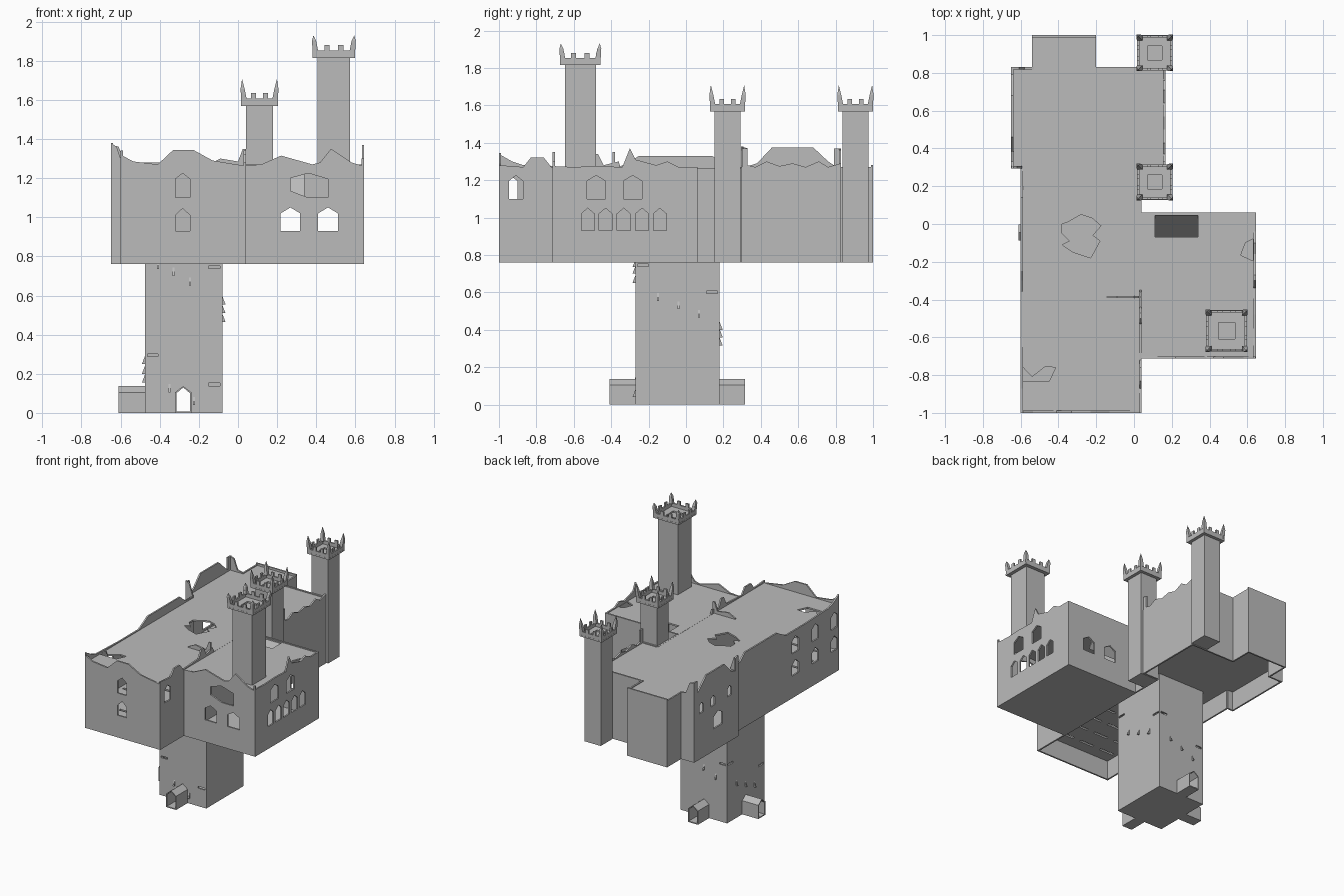
import bpy, bmesh

if "Cube" in bpy.data.objects:
    bpy.data.objects.remove(bpy.data.objects["Cube"])

stone = bpy.data.materials.new("grey_stone")
stone.diffuse_color = (0.5, 0.5, 0.5, 1)
stone.use_nodes = True
stone.node_tree.nodes["Principled BSDF"].inputs["Base Color"].default_value = stone.diffuse_color
T = 0.012          # wall thickness
ZB = 0.76          # underside of the keep


def finish(name, me):
    bm = bmesh.new()
    bm.from_mesh(me)
    bmesh.ops.remove_doubles(bm, verts=bm.verts, dist=1e-5)
    bmesh.ops.recalc_face_normals(bm, faces=bm.faces)
    for f in bm.faces:
        f.smooth = False
    bm.to_mesh(me)
    bm.free()
    me.materials.clear()
    me.materials.append(stone)
    ob = bpy.data.objects.new(name, me)
    bpy.context.collection.objects.link(ob)
    return ob


def panel(name, n, c, outline, holes=(), t=T):
    """Flat outline with holes, thickened by t along axis n and centred at c."""
    cu = bpy.data.curves.new(name, 'CURVE')
    cu.dimensions = '2D'
    cu.fill_mode = 'BOTH'
    cu.extrude = t / 2
    for loop in [outline, *holes]:
        s = cu.splines.new('POLY')
        s.points.add(len(loop) - 1)
        for p, (u, v) in zip(s.points, loop):
            p.co = (u, v, 0, 1)
        s.use_cyclic_u = True
    tmp = bpy.data.objects.new("tmp", cu)
    me = bpy.data.meshes.new_from_object(tmp)
    bpy.data.objects.remove(tmp)
    for v in me.vertices:
        a, b, w = v.co
        v.co = {'x': (c + w, a, b), 'y': (a, c + w, b), 'z': (a, b, c + w)}[n]
    return finish(name, me)


def rect(u0, u1, v0, v1):
    return [(u0, v0), (u1, v0), (u1, v1), (u0, v1)]


def house(u, w, z0, z1, z2):
    return [(u - w / 2, z0), (u + w / 2, z0), (u + w / 2, z1), (u, z2), (u - w / 2, z1)]


def wall(name, n, c, top, holes=(), zb=ZB):
    return panel(name, n, c, [(top[0][0], zb), *top, (top[-1][0], zb)], holes)


def flat(a, b, z=1.27):
    return [(a, z), (b, z)]


def upper(u, w):
    return house(u, w, 1.10, 1.195, 1.225)


def lower(u, w):
    return house(u, w, 0.93, 1.01, 1.045)


# ---- long wing walls
wall("front_wall", 'y', -0.994,
     [(-.6, 1.32), (-.535, 1.285), (-.41, 1.27), (-.33, 1.345), (-.23, 1.345), (-.13, 1.29), (.04, 1.262)],
     [upper(-.283, .075), lower(-.283, .075)])
wall("left_wall", 'x', -0.594,
     [(-1, 1.34), (-.93, 1.30), (-.87, 1.28), (-.6, 1.27), (-.36, 1.27), (-.3, 1.3), (-.25, 1.33),
      (.14, 1.33), (.2, 1.28), (.3, 1.27)],
     [f(u, .08) for f in (upper, lower) for u in (-.47, -.71, -.94)])
wall("dividing_wall", 'x', 0.034,
     [(-1, 1.28), (-.87, 1.27), (-.83, 1.32), (-.76, 1.32), (-.72, 1.27), (-.53, 1.28), (-.5, 1.34),
      (-.47, 1.34), (-.44, 1.28), (-.36, 1.30), (-.35, 1.265), (.3, 1.265)],
     [upper(-.91, .075)])
panel("broken_partition", 'y', -.386, [(-.15, 1.25), (-.15, 1.27), (-.09, 1.3), (.0, 1.285), (.025, 1.35),
                                      (.04, 1.35), (.04, 1.25)])

# ---- north wing walls
wall("north_left_wall", 'x', -.644,
     [(.295, 1.38), (.33, 1.37), (.33, 1.275), (.38, 1.29), (.46, 1.375), (.68, 1.375), (.76, 1.30),
      (.79, 1.28), (.79, 1.37), (.83, 1.37)],
     [house(u, .05, 1.11, 1.17, 1.19) for u in (.74, .6, .4)] + [house(.54, .11, .93, 1.02, 1.05)])
wall("north_right_wall", 'x', .16,
     [(.3, 1.37), (.33, 1.37), (.33, 1.28), (.37, 1.27), (.43, 1.30), (.5, 1.275), (.57, 1.29), (.64, 1.27),
      (.71, 1.3), (.76, 1.27), (.83, 1.29)])
wall("north_left_return", 'y', .301, [(-.65, 1.38), (-.62, 1.36), (-.594, 1.28)])
wall("north_right_return", 'y', .301, flat(.034, .166))
wall("back_left_wall", 'y', .824, [(-.65, 1.37), (-.61, 1.36), (-.58, 1.28), (-.53, 1.27)])
wall("back_right_wall", 'y', .824, flat(-.21, .166))
for n, x in (("bay_left_wall", -.534), ("bay_right_wall", -.206)):
    wall(n, 'x', x, flat(.82, 1))
wall("bay_back_wall", 'y', .994, flat(-.54, -.2, 1.28))

# ---- east wing walls
front_windows = [house(u, .1, .93, 1.02, 1.05) for u in (.268, .46)]
wall("east_front_wall", 'y', -.707,
     [(.04, 1.265), (.12, 1.27), (.22, 1.315), (.38, 1.27), (.42, 1.28), (.475, 1.35), (.58, 1.28),
      (.63, 1.265), (.63, 1.30), (.643, 1.30)],
     front_windows + [[(.268, 1.135), (.268, 1.20), (.36, 1.225), (.46, 1.195), (.46, 1.10), (.36, 1.10)]])
wall("east_back_wall", 'y', .056, flat(.034, .645), front_windows)
wall("east_right_wall", 'x', .639,
     [(-.713, 1.275), (-.6, 1.27), (-.48, 1.275), (-.34, 1.27), (-.3, 1.37), (-.27, 1.31), (-.16, 1.28),
      (-.1, 1.30), (-.04, 1.27), (.062, 1.27)],
     [house(u, .07, .93, 1.02, 1.05) for u in (-.525, -.43, -.333, -.235, -.14)]
     + [upper(u, .1) for u in (-.48, -.285)])

# ---- roofs and floors
long_plan = [(-.6, -.998), (.038, -.998), (.038, .301), (.163, .301), (.163, .828), (-.204, .828),
             (-.204, .997), (-.537, .997), (-.537, .828), (-.647, .828), (-.647, .301), (-.6, .301)]
east_plan = rect(.034, .642, -.71, .059)
roof_break = [(-.38, -.05), (-.34, -.09), (-.38, -.11), (-.32, -.15), (-.23, -.18), (-.18, -.09), (-.22, -.06),
              (-.175, -.01), (-.22, .03), (-.28, .05), (-.35, .01), (-.38, .0)]
corner_break = [(-.587, -.76), (-.54, -.81), (-.47, -.755), (-.415, -.76), (-.45, -.835), (-.587, -.835)]
edge_break = [(.63, -.195), (.565, -.165), (.59, -.10), (.63, -.08)]
panel("long_roof", 'z', 1.258, long_plan, [roof_break, corner_break])
panel("east_roof", 'z', 1.258, east_plan, [edge_break, rect(.11, .34, -.07, .045)])
slots = [rect(x, x + .12, y, y + .018) for x in (-.56, -.38, -.2) for y in (-.9, -.75, -.6, -.45)]
panel("long_floor", 'z', .91, long_plan, slots)
panel("east_floor", 'z', ZB + T / 2, east_plan)
panel("stair_ramp", 'x', .225, [(.05, 1.262), (.05, 1.245), (-.08, 1.06), (-.08, 1.077)], t=.23)

# ---- central pillar with gabled doorways
X0, X1, Y0, Y1 = -.475, -.08, -.27, .18
XC, YC = -.28, -.045


def door(u):
    return house(u, .07, .008, .10, .13)


panel("pillar_front", 'y', Y0 + T / 2, rect(X0, X1, 0, .91),
      [door(XC), rect(-.15, -.085, .738, .752), rect(-.15, -.085, .138, .152), rect(-.47, -.41, .288, .302)])
panel("pillar_back", 'y', Y1 - T / 2, rect(X0, X1, 0, .91),
      [door(XC), rect(-.15, -.085, .593, .607), rect(-.47, -.41, .438, .452)])
panel("pillar_left", 'x', X0 + T / 2, rect(Y0, Y1, 0, .91),
      [door(YC), rect(.11, .175, .438, .452), rect(-.265, -.2, .288, .302)])
panel("pillar_right", 'x', X1 - T / 2, rect(Y0, Y1, 0, .91),
      [rect(.11, .175, .593, .607), rect(-.265, -.2, .738, .752)])
panel("pillar_base", 'z', .004, rect(X0, X1, Y0, Y1), t=.008)
for name, n, c, u in (("front_porch", 'y', -.34, XC), ("back_porch", 'y', .245, XC), ("left_porch", 'x', -.542, YC)):
    panel(name, n, c, house(u, .084, 0, .105, .137), [door(u)], t=.14)

# small hooded wedges climbing round the pillar
hoods = [('x', Y0, -1, [(-.41, .735), (-.33, .70), (-.245, .65), (-.35, .105), (-.225, .04)]),
         ('x', Y1, 1, [(-.18, .40), (-.28, .36), (-.38, .315)]),
         ('y', X1, 1, [(-.15, .555), (-.04, .51), (.07, .465)]),
         ('y', X0, -1, [(.07, .25), (-.04, .20), (-.15, .155)])]
for n, face, d, spots in hoods:
    for c, z in spots:
        panel("pillar_hood", n, c, [(face, z), (face + d * .016, z), (face, z + .042)], t=.01)


# ---- towers with battlements and corner spikes
def tower(x, y, r, R, z0, z1):
    panel("tower_shaft", 'z', (z0 + z1) / 2, rect(x - r, x + r, y - r, y + r), t=z1 - z0)
    q = R * .4
    panel("tower_deck", 'z', z1 + .006, rect(x - R, x + R, y - R, y + R),
          [rect(x - q, x + q, y - q, y + q)])
    a, b = z1 + .038, z1 + .066
    for n, o, u in (('x', x, y), ('y', y, x)):
        prof = [(-R, b), (-R * .78, b), (-R * .78, a), (-R * .45, a), (-R * .45, b), (-R * .2, b), (-R * .2, a)]
        top = [(u + p, z) for p, z in prof] + [(u - p, z) for p, z in reversed(prof)]
        for s in (-1, 1):
            wall("battlement", n, o + s * (R - .007), top, zb=z1)
    for sx in (-1, 1):
        for sy in (-1, 1):
            v = []
            for inner, outer, z in ((.028, 0, a), (.018, -.003, a + .05)):
                v += [(x + sx * (R - i), y + sy * (R - j), z)
                      for i, j in ((inner, inner), (outer, inner), (outer, outer), (inner, outer))]
            v.append((x + sx * (R - .005), y + sy * (R - .005), z1 + .14 if R < .1 else z1 + .115))
            f = [(0, 1, 2, 3)]
            for k in range(4):
                m = (k + 1) % 4
                f += [(k, m, m + 4, k + 4), (k + 4, m + 4, 8)]
            me = bpy.data.meshes.new("corner_spike")
            me.from_pydata(v, [], f)
            finish("corner_spike", me)


tower(.11, .222, .07, .094, ZB, 1.568)
tower(.11, .906, .07, .094, ZB, 1.568)
tower(.49, -.565, .083, .109, 1.255, 1.815)
